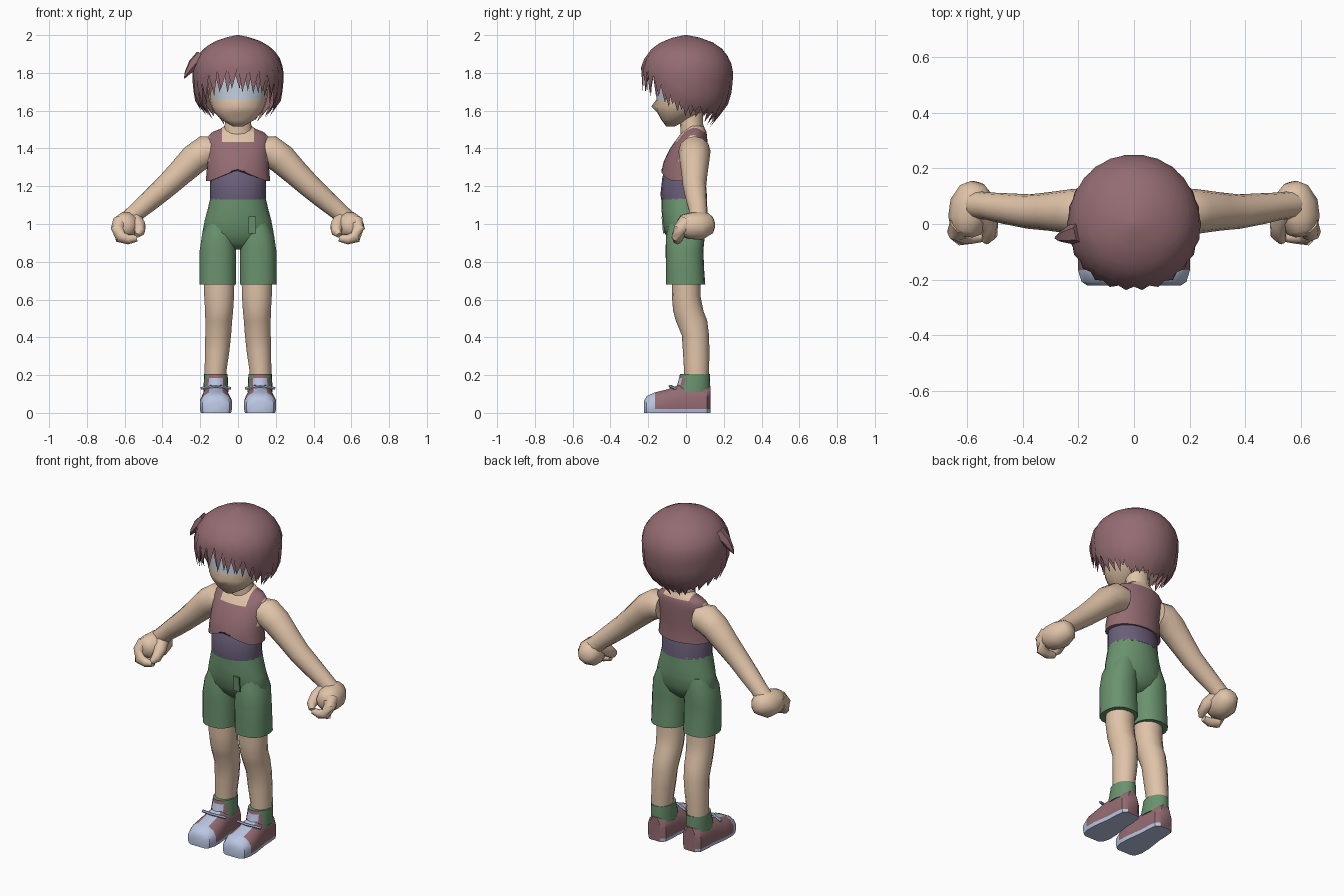
import bpy, bmesh, math, random
from mathutils import Vector

if "Cube" in bpy.data.objects:
    bpy.data.objects.remove(bpy.data.objects["Cube"])

random.seed(4)


def material(name, r, g, b):
    m = bpy.data.materials.new(name)
    m.diffuse_color = [((c / 255 + 0.055) / 1.055) ** 2.4 for c in (r, g, b)] + [1]
    m.use_nodes = True
    m.node_tree.nodes["Principled BSDF"].inputs["Base Color"].default_value = m.diffuse_color
    return m


SKIN = material("skin", 224, 195, 168)
MAROON = material("maroon", 148, 108, 114)
PURPLE = material("purple", 106, 94, 121)
GREEN = material("green", 106, 147, 110)
PALE = material("pale_blue", 186, 198, 226)
EYE = material("eye_grey", 188, 200, 214)


def finish(name, bm, mats, rule=None, angle=50):
    """Turn a bmesh into a smooth-shaded object, colouring faces by rule(centre)."""
    bmesh.ops.recalc_face_normals(bm, faces=bm.faces)
    if rule:
        for f in bm.faces:
            f.material_index = rule(f.calc_center_median())
    me = bpy.data.meshes.new(name)
    bm.to_mesh(me)
    bm.free()
    for m in mats:
        me.materials.append(m)
    ob = bpy.data.objects.new(name, me)
    bpy.context.collection.objects.link(ob)
    bpy.ops.object.select_all(action='DESELECT')
    ob.select_set(True)
    bpy.context.view_layer.objects.active = ob
    bpy.ops.object.shade_smooth_by_angle(angle=math.radians(angle))
    return ob


def skin_rings(rings, cap=True):
    """Bridge equal-length rings of points into a closed tube."""
    bm = bmesh.new()
    vs = [[bm.verts.new(p) for p in r] for r in rings]
    n = len(vs[0])
    for a, b in zip(vs, vs[1:]):
        for i in range(n):
            bm.faces.new((a[i], a[(i + 1) % n], b[(i + 1) % n], b[i]))
    if cap:
        bm.faces.new(vs[0][::-1])
        bm.faces.new(vs[-1])
    return bm


def loft(sections, n=20, p=2.0):
    """Vertical loft; each section is (z, centre x, front y, back y, half width)."""
    rings = []
    for z, cx, y0, y1, rx in sections:
        ring = []
        for i in range(n):
            a = 2 * math.pi * i / n
            s, c = math.sin(a), math.cos(a)
            ring.append((cx + rx * math.copysign(abs(s) ** (2 / p), s),
                         (y0 + y1) / 2 - (y1 - y0) / 2 * math.copysign(abs(c) ** (2 / p), c), z))
        rings.append(ring)
    return skin_rings(rings)


def tube(path, s=1, n=10):
    """Round tube through (x, y, z, radius) points, flipped in x by s."""
    pts = [Vector((x * s, y, z)) for x, y, z, r in path]
    rings = []
    for k, c in enumerate(pts):
        d = pts[min(k + 1, len(pts) - 1)] - pts[max(k - 1, 0)]
        q = d.to_track_quat('Z', 'Y')
        rings.append([c + q @ Vector((math.cos(t), math.sin(t), 0)) * path[k][3]
                      for t in (2 * math.pi * i / n for i in range(n))])
    return skin_rings(rings)


def cut(bm, axis, value):
    co, no = [0, 0, 0], [0, 0, 0]
    co[axis], no[axis] = value, 1
    bmesh.ops.bisect_plane(bm, geom=bm.verts[:] + bm.edges[:] + bm.faces[:],
                           plane_co=co, plane_no=no)


def lerp(table, x):
    for (a, u), (b, v) in zip(table, table[1:]):
        if x <= b:
            return u + (v - u) * (x - a) / (b - a)
    return table[-1][1]


# Belly band
finish("belly_band", loft([(1.13, 0, -.132, .112, .148), (1.16, 0, -.135, .11, .147),
                           (1.25, 0, -.125, .10, .15), (1.32, 0, -.09, .08, .13)]), [PURPLE])

# Tank top with arched front hem, scooped neckline and bare shoulder tops
top = loft([(1.228, 0, -.132, .112, .17), (1.28, 0, -.13, .108, .166), (1.33, 0, -.118, .11, .162),
            (1.39, 0, -.09, .112, .163), (1.435, 0, -.06, .113, .165), (1.465, 0, -.038, .112, .158),
            (1.487, 0, -.02, .108, .135), (1.503, 0, -.008, .1, .095), (1.52, 0, -.005, .095, .07)], 28)
for v in top.verts:
    if v.co.z < 1.24 and v.co.y < 0:
        v.co.z += .062 * max(0, 1 - abs(v.co.x) / .145)
for ax, val in ((0, -.085), (0, .085), (0, -.152), (0, .152)):
    cut(top, ax, val)


def top_rule(c):
    neck = abs(c.x) < .085 and c.z > (1.436 if c.y < .04 else 1.487)
    shoulder = abs(c.x) > .152 and c.z > 1.34 and abs(c.y - .04) < .07
    return int(neck or shoulder)


finish("tank_top", top, [MAROON, SKIN], top_rule)
finish("neck", loft([(1.46, 0, -.03, .09, .085), (1.51, 0, -.03, .092, .073), (1.56, 0, -.035, .09, .07),
                     (1.64, 0, -.03, .09, .07)], 14), [SKIN])

# Shorts: hips, two legs, front flap
finish("shorts_hips", loft([(.865, 0, -.05, .05, .06), (.90, 0, -.085, .085, .15), (.95, 0, -.112, .108, .19),
                            (1.02, 0, -.125, .115, .176), (1.08, 0, -.13, .113, .16),
                            (1.145, 0, -.13, .11, .145)], 24), [GREEN])
for s, side in ((-1, "right"), (1, "left")):
    finish(side + "_shorts_leg", loft([(.68, s * .107, -.106, .102, .099), (.76, s * .107, -.106, .096, .099),
                                       (.86, s * .106, -.108, .092, .098), (.94, s * .103, -.106, .1, .089),
                                       (1.02, s * .09, -.09, .09, .07)], 18, 2.3), [GREEN])
bm = bmesh.new()
bmesh.ops.create_cube(bm, size=1)
for v in bm.verts:
    v.co = (.076 + v.co.x * .04, -.121 + v.co.y * .009 - v.co.z * .008, .995 + v.co.z * .09)
finish("shorts_flap", bm, [GREEN])

# Limbs and shoes, once per side
for s, side in ((-1, "right"), (1, "left")):
    finish(side + "_leg", loft([(.12, s * .118, -.008, .12, .058), (.22, s * .119, -.01, .122, .059),
                                (.32, s * .111, -.016, .124, .066), (.41, s * .105, -.022, .122, .07),
                                (.49, s * .102, -.055, .112, .073), (.54, s * .1, -.068, .092, .076),
                                (.62, s * .1, -.075, .076, .081), (.75, s * .1, -.075, .08, .084)], 14), [SKIN])

    finish(side + "_arm", tube([(.12, .045, 1.385, .075), (.17, .045, 1.385, .085), (.23, .045, 1.345, .08),
                                (.31, .045, 1.267, .069), (.38, .045, 1.2, .062), (.46, .055, 1.13, .056),
                                (.53, .065, 1.07, .049), (.58, .07, 1.02, .05)], s, 12), [SKIN])
    finish(side + "_fist", tube([(.565, .145, 1.01, .03), (.57, .125, 1.005, .058), (.585, .07, .99, .078),
                                 (.598, .015, .99, .072), (.605, -.03, .995, .055),
                                 (.607, -.045, .995, .025)], s, 10), [SKIN], angle=60)
    finish(side + "_curled_fingers", tube([(.62, .0, 1.01, .045), (.637, -.03, .975, .036), (.622, -.045, .93, .033),
                                           (.58, -.045, .918, .026), (.535, -.045, .925, .018)], s, 8), [SKIN])
    finish(side + "_thumb", tube([(.55, .05, 1.02, .045), (.523, .0, .99, .036), (.52, -.04, .96, .028),
                                  (.535, -.062, .94, .015)], s, 8), [SKIN])

    # Shoe: half-round sections running from toe to heel
    cx = .117 * s
    rings = []
    for y, w, h in ((-.222, .05, .065), (-.208, .072, .092), (-.165, .085, .112), (-.1, .083, .128),
                    (-.045, .075, .15), (0, .068, .16), (.06, .066, .155), (.11, .06, .15), (.13, .036, .145)):
        outline = ((-.94, 0), (-1, .02), (-1, .55 * h), (-.8, .8 * h), (-.42, .97 * h))
        half = [(cx + w * u, y, z) for u, z in outline]
        rings.append(half + [(2 * cx - x, yy, z) for x, yy, z in half[::-1]])

    def shoe_rule(c, cx=cx):
        tongue = abs(c.x - cx) < .02 and c.y < -.03 and c.z > .08
        return int(c.z < .02 or c.y < -.165 or tongue)

    finish(side + "_shoe", skin_rings(rings), [MAROON, PALE], shoe_rule, 40)

    # Ankle cuff: sock behind, collar and tongue in front
    def cuff_rule(c, cx=cx):
        if c.y > -.012:
            return 0
        return 2 if abs(c.x - cx) < .03 and c.z < .18 else 1

    cuff = loft([(.11, cx, -.06, .128, .066), (.15, cx, -.046, .128, .065), (.186, cx, -.036, .127, .063),
                 (.206, cx, -.032, .126, .062)], 20)
    finish(side + "_ankle_cuff", cuff, [GREEN, MAROON, PALE], cuff_rule)
    finish(side + "_shoe_strap", tube([(.117 + u, -.085 + abs(u) * .35, .142 - abs(u) * .15, .008)
                                       for u in (-.078, -.04, 0, .04, .078)], s, 6), [PALE])

# Head with pointed nose and eye band
head = loft([(1.517, 0, -.105, -.06, .028), (1.55, 0, -.13, .01, .085), (1.59, 0, -.152, .08, .125),
             (1.622, 0, -.162, .12, .142), (1.66, 0, -.155, .15, .154), (1.78, 0, -.165, .175, .168),
             (1.87, 0, -.15, .17, .155), (1.94, 0, -.08, .1, .09)], 20, 2.3)
for v in head.verts:
    if abs(v.co.x) < .001 and v.co.y < 0 and abs(v.co.z - 1.622) < .01:
        v.co.y = -.184
finish("head", head, [SKIN, EYE], lambda c: int(1.66 < c.z < 1.79 and c.y < -.085), 60)

# Hair: domed shells whose lower edges break into pointed locks
DOME = [(1.45, .36), (1.54, .56), (1.60, .80), (1.66, .93), (1.74, .98), (1.81, 1), (1.87, .94),
        (1.925, .78), (1.96, .58), (1.985, .32), (2.0, .03)]
TIPS = [(0, 1.72), (35, 1.70), (55, 1.65), (75, 1.61), (100, 1.58), (140, 1.55), (180, 1.53)]
LOCKS = [(0, .115), (50, .10), (90, .06), (180, .035)]


def hair_shell(name, size, locks, shift, drop):
    bm = bmesh.new()

    def point(a, z, k=1.0):
        r = lerp(DOME, z) * size * k
        depth = .236 if math.cos(a) > 0 else .25
        return bm.verts.new((math.sin(a) * r * .24, -math.cos(a) * r * depth, 1.6 + (z - 1.6) * (.5 + size / 2)))

    cols, tips, rows = [], [], 10
    for i in range(2 * locks):
        a = math.pi * (i + shift) / locks
        deg = abs((math.degrees(a) + 180) % 360 - 180)
        tip = lerp(TIPS, deg) + drop
        base = tip + lerp(LOCKS, deg)
        mid = i % 2
        cols.append([point(a, 2 - (2 - base) * (k / rows) ** 1.5, 1 + (.035 if mid else -.02) * (k / rows) ** 3)
                     for k in range(rows + 1)])
        if mid:
            tips.append(point(a + random.uniform(-.04, .04), tip + random.uniform(-.025, .02), 1.02))
    n = len(cols)
    bm.faces.new([c[0] for c in cols])
    for i in range(n):
        a, b = cols[i], cols[(i + 1) % n]
        for k in range(rows):
            bm.faces.new((a[k], a[k + 1], b[k + 1], b[k]))
        bm.faces.new((a[rows], tips[i // 2], b[rows]))
    finish(name, bm, [MAROON], angle=60)


hair_shell("hair_outer", 1.0, 26, 0, 0)
hair_shell("hair_inner", .93, 26, 1, .005)

# Stray lock sticking out at one side
finish("stray_lock", tube([(-.19, -.03, 1.88, .045), (-.235, -.04, 1.845, .032), (-.268, -.048, 1.80, .016),
                           (-.285, -.05, 1.77, .002)], 1, 6), [MAROON])
